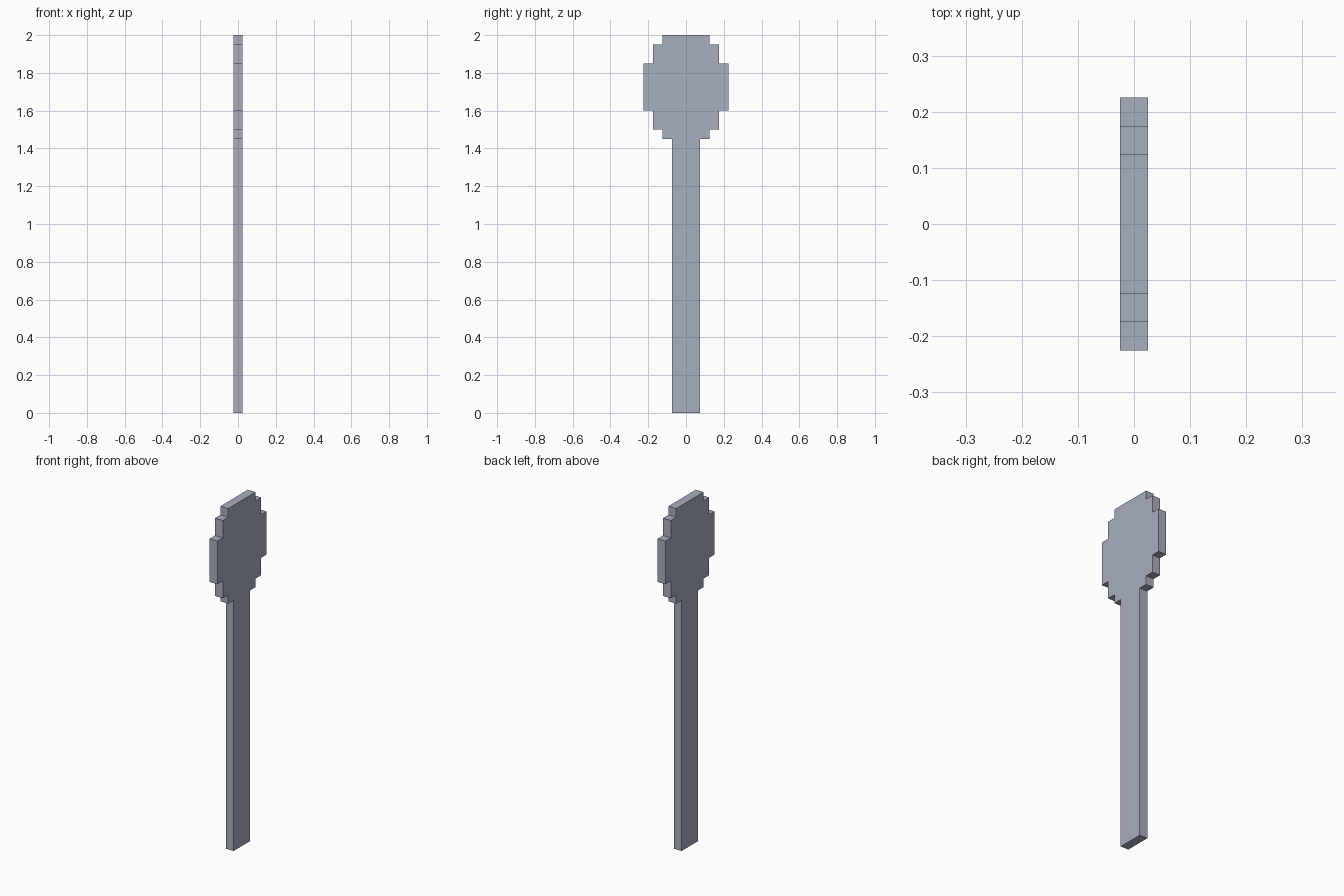
import bpy
import bmesh

cube = bpy.data.objects.get("Cube")
if cube:
    bpy.data.objects.remove(cube, do_unlink=True)

# Single blue-grey material
COLOUR = (0.39, 0.43, 0.51, 1.0)
mat = bpy.data.materials.new("blue_grey")
mat.use_nodes = True
mat.diffuse_color = COLOUR
bsdf = next(n for n in mat.node_tree.nodes if n.type == 'BSDF_PRINCIPLED')
bsdf.inputs["Base Color"].default_value = COLOUR
bsdf.inputs["Roughness"].default_value = 0.8

# Stepped outline: (half width, bottom, top) of each band, from handle to head tip
THICKNESS = 0.05
BANDS = [
    (0.075, 0.00, 1.45),
    (0.125, 1.45, 1.50),
    (0.175, 1.50, 1.60),
    (0.225, 1.60, 1.85),
    (0.175, 1.85, 1.95),
    (0.125, 1.95, 2.00),
]
side = [(w, z) for w, low, high in BANDS for z in (low, high)]
outline = side + [(-w, z) for w, z in reversed(side)]

# Flat silhouette in the YZ plane, extruded to its thickness
bm = bmesh.new()
face = bm.faces.new([bm.verts.new((-THICKNESS / 2, y, z)) for y, z in outline])
extruded = bmesh.ops.extrude_face_region(bm, geom=[face], use_keep_orig=True)
moved = [g for g in extruded["geom"] if isinstance(g, bmesh.types.BMVert)]
bmesh.ops.translate(bm, verts=moved, vec=(THICKNESS, 0, 0))
bmesh.ops.recalc_face_normals(bm, faces=bm.faces[:])

mesh = bpy.data.meshes.new("shovel")
bm.to_mesh(mesh)
bm.free()
mesh.materials.append(mat)
shovel = bpy.data.objects.new("shovel", mesh)
bpy.context.collection.objects.link(shovel)
